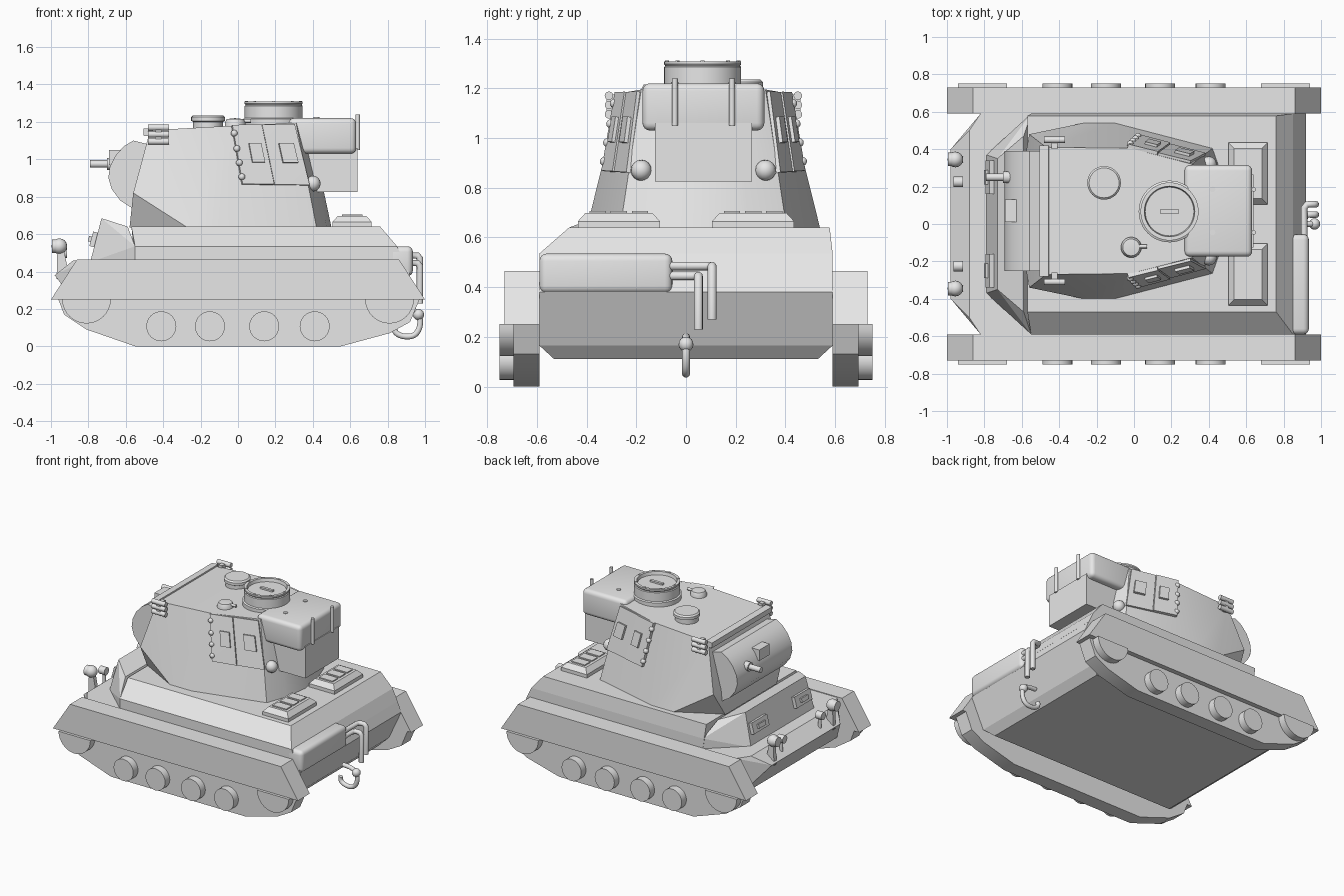
import bpy, bmesh, math
from mathutils import Vector

old = bpy.data.objects.get("Cube")
if old:
    bpy.data.objects.remove(old, do_unlink=True)

grey = bpy.data.materials.new("plain_grey")
grey.use_nodes = True
grey.diffuse_color = (0.8, 0.8, 0.8, 1)
grey.node_tree.nodes["Principled BSDF"].inputs["Base Color"].default_value = (0.8, 0.8, 0.8, 1)

CY = 0.07  # the turret sits off the centre line


def finish(name, bm, angle=30):
    bmesh.ops.recalc_face_normals(bm, faces=bm.faces)
    mesh = bpy.data.meshes.new(name)
    bm.to_mesh(mesh)
    bm.free()
    mesh.materials.append(grey)
    ob = bpy.data.objects.new(name, mesh)
    bpy.context.collection.objects.link(ob)
    bpy.ops.object.select_all(action='DESELECT')
    ob.select_set(True)
    bpy.context.view_layer.objects.active = ob
    bpy.ops.object.shade_smooth_by_angle(angle=math.radians(angle))
    return ob


def hull(name, points, angle=20):
    """Convex solid around the points."""
    bm = bmesh.new()
    for p in points:
        bm.verts.new(p)
    res = bmesh.ops.convex_hull(bm, input=bm.verts)
    bmesh.ops.delete(bm, geom=[v for v in res["geom_interior"] if v.is_valid], context='VERTS')
    bmesh.ops.dissolve_limit(bm, angle_limit=0.01, verts=bm.verts, edges=bm.edges)
    return finish(name, bm, angle)


def prism(name, profile, y0, y1, angle=20):
    """Side profile in x and z, carried from y0 to y1."""
    return hull(name, [(x, y, z) for x, z in profile for y in (y0, y1)], angle)


def box(name, x, y, z, bevel=0, tilt=0):
    """Box from three (low, high) ranges."""
    bm = bmesh.new()
    bmesh.ops.create_cube(bm, size=1)
    for v in bm.verts:
        v.co = [c * (r[1] - r[0]) for c, r in zip(v.co, (x, y, z))]
    if bevel:
        bmesh.ops.bevel(bm, geom=bm.edges[:], offset=bevel, segments=4, profile=0.5, affect='EDGES')
    ob = finish(name, bm)
    ob.location = [sum(r) / 2 for r in (x, y, z)]
    ob.rotation_euler.y = tilt
    return ob


def lathe(name, profile, loc, rot=(0, 0, 0), steps=32):
    """Turn a (radius, height) profile about its own z axis."""
    bm = bmesh.new()
    vs = [bm.verts.new((r, 0, h)) for r, h in profile]
    es = [bm.edges.new(pair) for pair in zip(vs, vs[1:])]
    bmesh.ops.spin(bm, geom=vs + es, cent=(0, 0, 0), axis=(0, 0, 1), angle=math.tau, steps=steps)
    bmesh.ops.remove_doubles(bm, verts=bm.verts, dist=0.0003)
    ob = finish(name, bm)
    ob.location, ob.rotation_euler = loc, rot
    return ob


def rod(name, loc, r, length, rot=(0, 0, 0), steps=16):
    return lathe(name, [(0, 0), (r, 0), (r, length), (0, length)], loc, rot, steps)


def ball(name, loc, r):
    arc = [(r * math.sin(i * math.pi / 8), -r * math.cos(i * math.pi / 8)) for i in range(9)]
    return lathe(name, arc, loc, steps=16)


def pipe(name, points, r, kind='POLY'):
    cu = bpy.data.curves.new(name, 'CURVE')
    cu.dimensions, cu.bevel_depth, cu.bevel_resolution, cu.use_fill_caps = '3D', r, 3, True
    sp = cu.splines.new(kind)
    sp.points.add(len(points) - 1)
    for p, co in zip(sp.points, points):
        p.co = (*co, 1)
    if kind == 'NURBS':
        sp.use_endpoint_u, sp.order_u, sp.resolution_u = True, 3, 6
    ob = bpy.data.objects.new(name, cu)
    cu.materials.append(grey)
    bpy.context.collection.objects.link(ob)


ALONG_X = (0, math.pi / 2, 0)

# Running gear on both sides
half = [(0.13 * math.cos(a), 0.252 - 0.13 * math.sin(a)) for a in [i * math.pi / 16 for i in range(17)]]
for s, side in ((-1, "right"), (1, "left")):
    prism(side + "_fender", [(-1, 0.25), (-0.86, 0.465), (0.86, 0.465), (1, 0.25)], s * 0.59, s * 0.73)
    prism(side + "_track", [(-0.96, 0.25), (-0.93, 0.17), (-0.81, 0.09), (-0.55, 0), (0.55, 0),
                            (0.81, 0.07), (0.92, 0.13), (0.97, 0.25)], s * 0.59, s * 0.695)
    for x in (-0.81, 0.81):
        prism(side + "_drive_wheel", [(x + a, z) for a, z in half], s * 0.68, s * 0.75)
    for x in (-0.41, -0.15, 0.14, 0.41):
        rod(side + "_road_wheel", (x, s * 0.68, 0.107), 0.08, 0.07, (-s * math.pi / 2, 0, 0), 32)

# Lower hull with nose, upper hull with one chamfered side, raised front
pair = (-1, 1)
hull("lower_hull", [(x, s * y, z) for s in pair for x, y, z in (
    (-0.88, 0.5, 0.46), (-0.98, 0.4, 0.38), (-0.82, 0.59, 0.46), (-0.82, 0.59, 0.165), (-0.75, 0.53, 0.11),
    (0.77, 0.53, 0.11), (0.82, 0.59, 0.165), (0.92, 0.59, 0.38), (0.885, 0.59, 0.46))], 5)
hull("upper_hull", [(x, s * 0.59, z) for s in pair for x, z in ((-0.55, 0.45), (0.89, 0.45), (0.85, 0.535), (-0.55, 0.535))]
     + [(x, y, 0.64) for x in (-0.57, 0.76) for y in (-0.47, 0.578)], 5)
hull("front_hull", [(x, s * y, z) for s in pair for x, y, z in (
    (-0.79, 0.37, 0.45), (-0.73, 0.35, 0.685), (-0.55, 0.59, 0.45), (-0.55, 0.59, 0.535), (-0.59, 0.47, 0.64))], 5)
for y in (-0.25, 0.25):
    box("vision_port", (-0.785, -0.745), (y - 0.09, y + 0.09), (0.53, 0.61), 0, 0.27)
    box("vision_slit", (-0.8, -0.75), (y - 0.04, y + 0.04), (0.555, 0.585), 0, 0.27)

# Front lamps
for s in pair:
    hull("lamp_bracket", [(x, s * 0.345 + dy, z) for dy in (-0.015, 0.015)
                          for x, z in ((-0.97, 0.36), (-0.9, 0.36), (-0.935, 0.54), (-0.965, 0.54))])
    ball("lamp", (-0.955, s * 0.345, 0.535), 0.042)
    rod("lamp_rim", (-0.995, s * 0.345, 0.535), 0.036, 0.04, ALONG_X)
    rod("small_lamp_post", (-0.935, s * 0.225, 0.4), 0.012, 0.11)
    rod("small_lamp", (-0.965, s * 0.225, 0.5), 0.028, 0.05, ALONG_X)

# Engine deck vents with slats
for s in pair:
    y = s * 0.27
    hull("deck_vent", [(0.61 + i * w, y + j * d, z) for i in pair for j in pair
                       for w, d, z in ((0.105, 0.165, 0.635), (0.105, 0.165, 0.665), (0.075, 0.135, 0.698))], 5)
    for k in (-1, 0, 1):
        box("vent_slat", (0.555, 0.665), (y + k * 0.085 - 0.033, y + k * 0.085 + 0.033), (0.69, 0.706))

# Rear muffler, exhaust pipes and tow hook
box("muffler", (0.8, 0.935), (-0.59, -0.055), (0.375, 0.535), 0.03)
for y, z, low in ((0.105, 0.485, 0.27), (0.05, 0.445, 0.23)):
    pipe("exhaust_pipe", [(0.91, -0.07, z), (0.91, y - 0.02, z), (0.925, y, z), (0.96, y, z),
                          (0.972, y, z - 0.015), (0.972, y, low)], 0.018)
pipe("tow_hook", [(0.86, 0, 0.2), (0.96, 0, 0.2), (0.98, 0, 0.12), (0.95, 0, 0.055), (0.88, 0, 0.05),
                  (0.83, 0, 0.08), (0.84, 0, 0.11)], 0.016, 'NURBS')
ball("hook_eye", (0.965, 0, 0.17), 0.03)

# Turret body
hull("turret", [(x, CY + s * y, z) for s in pair for x, y, z in (
    (-0.58, 0.3, 0.635), (-0.27, 0.47, 0.635), (-0.1, 0.47, 0.635), (0.42, 0.335, 0.635), (0.475, 0.18, 0.635),
    (0.5, 0, 0.635), (-0.56, 0.41, 0.82), (-0.47, 0.34, 1.155), (-0.02, 0.335, 1.18), (0.31, 0.25, 1.195),
    (0.355, 0.14, 1.197), (0.38, 0, 1.197))])
box("turret_brow", (-0.505, -0.455), (CY - 0.35, CY + 0.35), (1.125, 1.165), 0, -0.06)
prism("mantlet", [(-0.48, 1.08), (-0.56, 1.1), (-0.61, 1.07), (-0.655, 1.02), (-0.685, 0.96), (-0.693, 0.9),
                  (-0.675, 0.84), (-0.63, 0.78), (-0.56, 0.735), (-0.5, 0.78)], CY - 0.32, CY + 0.32, 35)
box("sight_housing", (-0.69, -0.62), (CY - 0.06, CY + 0.06), (0.97, 1.05))
rod("gun_barrel", (-0.79, 0.25, 0.975), 0.02, 0.15, ALONG_X)
rod("gun_collar", (-0.7, 0.25, 0.975), 0.032, 0.06, ALONG_X)

# Side armour plates, hatches and hinges laid on the sloped rear flanks
corners = [Vector(c) for c in ((0.02, 0.392, 0.865), (0.38, 0.297, 0.86), (-0.035, 0.338, 1.18), (0.3, 0.255, 1.185))]
flank_out = (corners[1] - corners[0]).cross(corners[2] - corners[0]).normalized()
flank_out *= math.copysign(1, flank_out.y)


def on_flank(u, v, out, s):
    p = corners[0].lerp(corners[1], u).lerp(corners[2].lerp(corners[3], u), v) + flank_out * out
    return p.x, CY + s * p.y, p.z


def flank_plate(name, u, v, out, s):
    hull(name, [on_flank(a, b, o, s) for a in u for b in v for o in (-0.03, out)], 5)


for s in pair:
    flank_plate("front_armour_plate", (0, 0.47), (0, 1), 0.02, s)
    flank_plate("rear_armour_plate", (0.48, 1), (0, 1), 0.014, s)
    flank_plate("front_flank_hatch", (0.2, 0.39), (0.36, 0.68), 0.034, s)
    flank_plate("rear_flank_hatch", (0.67, 0.9), (0.36, 0.68), 0.03, s)
    for v in (0.12, 0.36, 0.6, 0.86):
        ball("flank_hinge", on_flank(0.01, v, 0.015, s), 0.018)
    # Smoke tubes
    for z in (1.095, 1.133, 1.17):
        rod("smoke_tube", (-0.48, CY + s * 0.38, z), 0.017, 0.11, ALONG_X)
    box("smoke_bracket", (-0.44, -0.41), (CY + s * 0.36 - 0.03, CY + s * 0.36 + 0.03), (1.085, 1.175))
    # Rear domes
    ball("rear_dome", (0.4, CY + s * 0.25, 0.87), 0.042)

# Rear stowage and aerial posts
box("bustle_top", (0.27, 0.632), (CY - 0.245, CY + 0.245), (1.03, 1.22), 0.03)
box("bustle_lower", (0.3, 0.638), (CY - 0.195, CY + 0.195), (0.825, 1.06))
for y in (CY - 0.115, CY + 0.115):
    rod("aerial_post", (0.64, y, 1.05), 0.012, 0.19)
    rod("bustle_bolt", (0.42, y, 1.21), 0.015, 0.015)

# Commander's cupola with recessed lid
lathe("cupola", [(0.165, 1.17), (0.165, 1.215), (0.155, 1.22), (0.155, 1.285), (0.15, 1.29), (0.155, 1.297),
                 (0.155, 1.308), (0.135, 1.308), (0.13, 1.285), (0, 1.285)], (0.19, 0.067, 0), steps=48)
box("cupola_handle", (0.14, 0.24), (0.057, 0.077), (1.28, 1.297))
for i in range(8):
    a = i * math.tau / 8
    rod("cupola_bolt", (0.19 + 0.144 * math.cos(a), 0.067 + 0.144 * math.sin(a), 1.3), 0.008, 0.012, steps=8)

# Roof hatch and vent
lathe("roof_hatch", [(0.08, 1.15), (0.08, 1.2), (0.09, 1.205), (0.09, 1.225), (0.08, 1.235), (0, 1.235)], (-0.16, 0.22, 0))
lathe("roof_vent", [(0.055, 1.16), (0.055, 1.195), (0.045, 1.215), (0, 1.22)], (-0.015, -0.125, 0))
rod("vent_handle", (0.03, -0.12, 1.205), 0.01, 0.04, ALONG_X)
